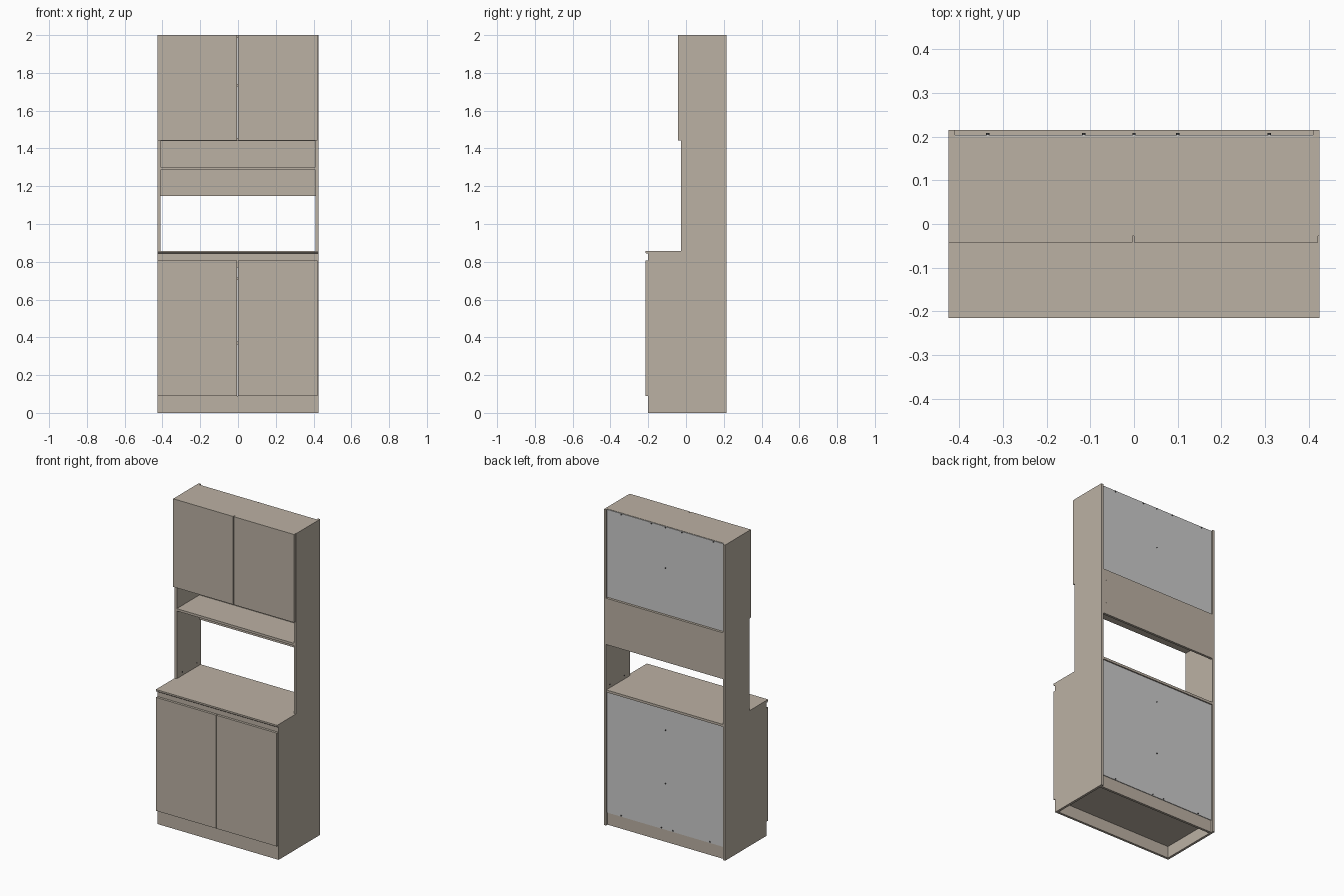
import bpy, bmesh, math

if "Cube" in bpy.data.objects:
    bpy.data.objects.remove(bpy.data.objects["Cube"])

W, T = 0.425, 0.015          # half width, board thickness
IN = W - T                   # inner half width
FRONT, BACK = -0.2, 0.215    # carcass depth

wood = bpy.data.materials.new("taupe_wood")
wood.diffuse_color = (0.50, 0.44, 0.37, 1)
wood.use_nodes = True
wood.node_tree.nodes["Principled BSDF"].inputs["Base Color"].default_value = wood.diffuse_color
dark = bpy.data.materials.new("dark_screw")
dark.diffuse_color = (0.06, 0.06, 0.06, 1)
dark.use_nodes = True
dark.node_tree.nodes["Principled BSDF"].inputs["Base Color"].default_value = dark.diffuse_color


def extrude_x(name, profile, x0, x1, mat=wood):
    """Solid made from a (y, z) profile swept from x0 to x1."""
    bm = bmesh.new()
    face = bm.faces.new([bm.verts.new((x0, y, z)) for y, z in profile])
    ext = bmesh.ops.extrude_face_region(bm, geom=[face])
    verts = [g for g in ext["geom"] if isinstance(g, bmesh.types.BMVert)]
    bmesh.ops.translate(bm, verts=verts, vec=(x1 - x0, 0, 0))
    bmesh.ops.recalc_face_normals(bm, faces=bm.faces)
    me = bpy.data.meshes.new(name)
    bm.to_mesh(me)
    bm.free()
    if mat:
        me.materials.append(mat)
    ob = bpy.data.objects.new(name, me)
    bpy.context.collection.objects.link(ob)
    return ob


def board(name, x0, x1, y0, y1, z0, z1, mat=wood):
    return extrude_x(name, [(y0, z0), (y1, z0), (y1, z1), (y0, z1)], x0, x1, mat)


def screw(name, loc, axis="Y", mat=dark):
    rot = (math.pi / 2, 0, 0) if axis == "Y" else (0, math.pi / 2, 0)
    bpy.ops.mesh.primitive_cylinder_add(vertices=12, radius=0.004, depth=0.008,
                                        location=loc, rotation=rot)
    ob = bpy.context.object
    ob.name = name
    ob.data.materials.append(mat)


# Stepped side panels
side = [(FRONT, 0), (BACK, 0), (BACK, 2), (-0.027, 2), (-0.027, 0.857), (FRONT, 0.857)]
for s, label in ((-1, "left"), (1, "right")):
    extrude_x("side_panel_" + label, side, s * IN, s * W)

# Plinth and cabinet floor
board("plinth_front", -IN, IN, FRONT, FRONT + T, 0, 0.09)
board("plinth_back", -IN, IN, 0.185, 0.2, 0, 0.075)
board("base_floor", -IN, IN, FRONT + T, 0.2, 0.075, 0.09)

# Lower cabinet: rail, shelves, back
board("front_rail", -IN, IN, FRONT, FRONT + T, 0.77, 0.843)
for i, z in enumerate((0.37, 0.71)):
    board(f"lower_shelf_{i}", -IN, IN, -0.18, 0.2, z - T / 2, z + T / 2)
board("lower_back", -IN, IN, 0.2, 0.204, 0.078, 0.843, None)

# Worktop with overhanging lip, full width in front of the upper sides
lip = [(-0.215, 0.858), (-0.215, 0.848), (-0.209, 0.843), (-0.027, 0.843), (-0.027, 0.858)]
extrude_x("worktop_front", lip, -W, W)
board("worktop_rear", -IN, IN, -0.027, 0.212, 0.843, 0.858)

# Open niche: back board and shelf
board("niche_back", -IN, IN, 0.2, BACK, 1.147, 1.44)
board("niche_shelf", -IN, IN, -0.027, 0.2, 1.287, 1.302)

# Upper cabinet
board("upper_floor", -IN, IN, -0.027, 0.2, 1.44, 1.455)
board("upper_shelf", -IN, IN, -0.02, 0.2, 1.727, 1.742)
board("upper_top", -IN, IN, -0.027, 0.2, 1.985, 2)
board("upper_back", -IN, IN, 0.2, 0.204, 1.445, 1.998, None)

# Doors
for label, x0, x1 in (("left", -W, -0.004), ("right", 0, 0.422)):
    board("lower_door_" + label, x0, x1, -0.215, FRONT, 0.09, 0.808)
    board("upper_door_" + label, x0, x1, -0.042, -0.027, 1.442, 2)

# Screws holding the back panels
for x in (-0.335, -0.115, 0, 0.1, 0.31):
    screw("top_back_screw", (x, 0.204, 1.992))
for x in (-0.31, -0.05, 0.03, 0.31):
    screw("bottom_back_screw", (x, 0.204, 0.085))
for z in (0.37, 0.71, 1.735):
    screw("shelf_back_screw", (0, 0.204, z))

# Fixings in the niche back, plinth and niche sides
for s in (-1, 1):
    for z in (1.22, 1.37):
        screw("niche_screw", (s * 0.385, 0.2115, z), mat=wood)
    for y in (0.03, 0.175):
        screw("side_fixing", (s * (IN + 0.003), y, 0.88), axis="X")
